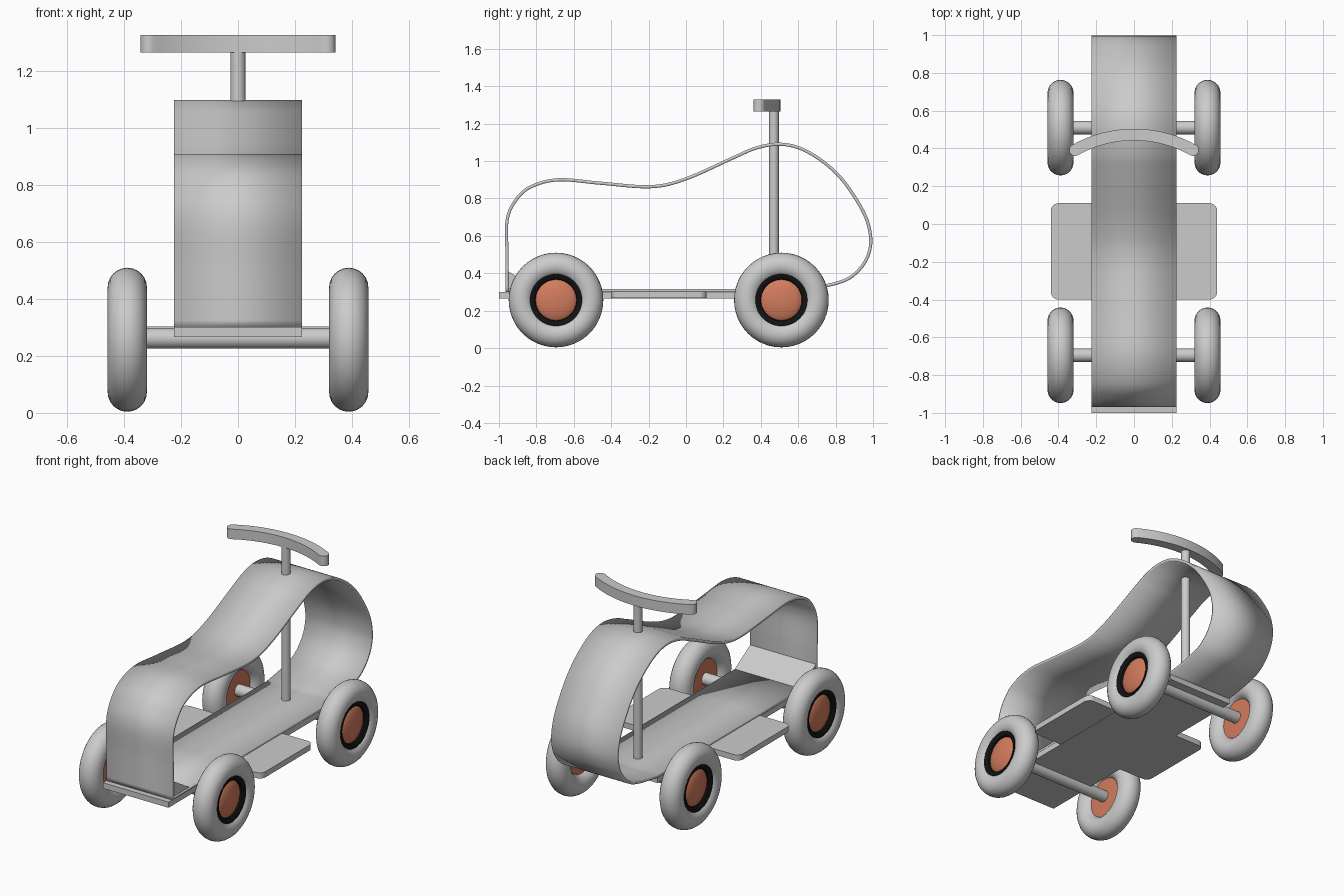
import bpy, bmesh, math
from mathutils import Vector, Matrix

if "Cube" in bpy.data.objects:
    bpy.data.objects.remove(bpy.data.objects["Cube"])


def material(name, rgb):
    m = bpy.data.materials.new(name)
    m.diffuse_color = (*rgb, 1)
    m.use_nodes = True
    m.node_tree.nodes["Principled BSDF"].inputs["Base Color"].default_value = m.diffuse_color
    return m


ORANGE = material("orange", (0.65, 0.20, 0.11))
BLACK = material("black", (0.006, 0.006, 0.006))


def finish(bm, name, mat=None, angle=35):
    bmesh.ops.recalc_face_normals(bm, faces=bm.faces[:])
    me = bpy.data.meshes.new(name)
    bm.to_mesh(me)
    bm.free()
    ob = bpy.data.objects.new(name, me)
    bpy.context.collection.objects.link(ob)
    if mat:
        me.materials.append(mat)
    bpy.ops.object.select_all(action='DESELECT')
    ob.select_set(True)
    bpy.context.view_layer.objects.active = ob
    bpy.ops.object.shade_smooth_by_angle(angle=math.radians(angle))
    return ob


def prism(name, pts, step):
    """Closed outline of 3D points extruded along step."""
    bm = bmesh.new()
    f = bm.faces.new([bm.verts.new(p) for p in pts])
    r = bmesh.ops.extrude_face_region(bm, geom=[f])
    verts = [v for v in r['geom'] if isinstance(v, bmesh.types.BMVert)]
    bmesh.ops.translate(bm, verts=verts, vec=step)
    return finish(bm, name)


def rod(name, a, b, radius, seg=32):
    a, b = Vector(a), Vector(b)
    bm = bmesh.new()
    rot = (b - a).to_track_quat('Z', 'Y').to_matrix().to_4x4()
    bmesh.ops.create_cone(bm, cap_ends=True, segments=seg, radius1=radius, radius2=radius,
                          depth=(b - a).length, matrix=Matrix.Translation((a + b) / 2) @ rot)
    return finish(bm, name)


def lathe(name, profile, centre, side, mat=None, closed=False, seg=48):
    """Revolve (x, radius) points about the x axis."""
    bm = bmesh.new()
    vs = [bm.verts.new((x, 0, r)) for x, r in profile]
    n = len(vs)
    for i in range(n if closed else n - 1):
        bm.edges.new((vs[i], vs[(i + 1) % n]))
    bmesh.ops.spin(bm, geom=bm.verts[:] + bm.edges[:], axis=(1, 0, 0), cent=(0, 0, 0),
                   angle=2 * math.pi, steps=seg, use_merge=False)
    bmesh.ops.remove_doubles(bm, verts=bm.verts[:], dist=1e-5)
    for v in bm.verts:
        v.co = (side * v.co.x + centre[0], v.co.y + centre[1], v.co.z + centre[2])
    return finish(bm, name, mat)


def catmull(pts, n=8):
    p = [Vector(q) for q in pts]
    p = [2 * p[0] - p[1]] + p + [2 * p[-1] - p[-2]]
    out = []
    for a, b, c, d in zip(p, p[1:], p[2:], p[3:]):
        for i in range(n):
            t = i / n
            out.append(0.5 * (2 * b + (c - a) * t + (2 * a - 5 * b + 4 * c - d) * t * t
                              + (3 * b - a - 3 * c + d) * t ** 3))
    return out + [p[-2]]


W = 0.225

# Body: one bent sheet running over the top, round the back and along the floor
side = [(-.957, .30), (-.957, .50), (-.957, .68), (-.914, .785), (-.834, .86), (-.684, .9),
        (-.46, .882), (-.19, .863), (0, .905), (.262, 1.022), (.37, 1.068), (.485, 1.09),
        (.60, 1.072), (.717, 1.008), (.82, .918), (.904, .805), (.965, .69), (.988, .583),
        (.975, .50), (.935, .43), (.865, .37), (.76, .336), (.6, .308)]
line = catmull(side) + [Vector((y, .308)) for y in (.58, .1, -.4, -.95)]
bm = bmesh.new()
rows = [[bm.verts.new((x, p.x, p.y)) for x in (-W, W)] for p in line]
for r, s in zip(rows, rows[1:]):
    bm.faces.new((r[0], r[1], s[1], s[0]))
body = finish(bm, "body_sheet")
mod = body.modifiers.new("thickness", 'SOLIDIFY')
mod.thickness, mod.offset = 0.017, 0

# Wedge joining floor and front wall
prism("front_wedge", [(-W, -.95, .305), (-W, -.95, .41), (-W, -.79, .312), (-W, -.79, .305)],
      (2 * W, 0, 0))

# Base board under the floor
prism("base_board", [(-W, -1, .266), (W, -1, .266), (W, .6, .266), (-W, .6, .266)],
      (0, 0, .035))

# Foot board with rounded corners
outline = []
for k, (cx, cy) in enumerate([(.40, .07), (-.40, .07), (-.40, -.36), (.40, -.36)]):
    for i in range(7):
        a = math.pi / 2 * (k + i / 6)
        outline.append((cx + .04 * math.cos(a), cy + .04 * math.sin(a), .268))
prism("foot_board", outline, (0, 0, .035))

# Steering column and curved handlebar with rounded ends
rod("steering_column", (0, .47, .305), (0, .47, 1.28), .026)
R, half, w = .64, math.asin(.312 / .64), .031
bar = []
for i in range(25):
    a = -half + 2 * half * i / 24
    bar.append((math.sin(a) * (R + w), math.cos(a) * (R + w)))
for end in (1, -1):
    c = Vector((math.sin(half) * R * end, math.cos(half) * R))
    for i in range(1, 10):
        a = math.pi / 2 - half - math.pi * i / 10 if end > 0 else -math.pi / 2 + half - math.pi * i / 10
        bar.append((c.x + w * math.cos(a), c.y + w * math.sin(a)))
    if end > 0:
        for i in range(25):
            a = half - 2 * half * i / 24
            bar.append((math.sin(a) * (R - w), math.cos(a) * (R - w)))
prism("handlebar", [(x, y + .473 - R, 1.266) for x, y in bar], (0, 0, .062))

# Axles and wheels
tyre = [(.069 * math.cos(2 * math.pi * i / 24), .184 + .069 * math.sin(2 * math.pi * i / 24))
        for i in range(24)]
dome = [(.022 + .036 * math.cos(a), .116 * math.sin(a))
        for a in [math.pi / 2 * i / 8 for i in range(9)]]
ring = [(.02, .105), (.045, .112), (.056, .128), (.056, .139), (.03, .139)]
for label, y in (("front", -.695), ("rear", .51)):
    rod(label + "_axle", (-.38, y, .262), (.38, y, .262), .036)
    for sname, s in (("left", -1), ("right", 1)):
        c = (s * .389, y, .257)
        tag = label + "_" + sname
        lathe(tag + "_tyre", tyre, c, s, closed=True)
        lathe(tag + "_hub", dome + [(-.03, .122), (-.036, 0)], c, s, ORANGE)
        lathe(tag + "_hub_ring", ring, c, s, BLACK, closed=True)
